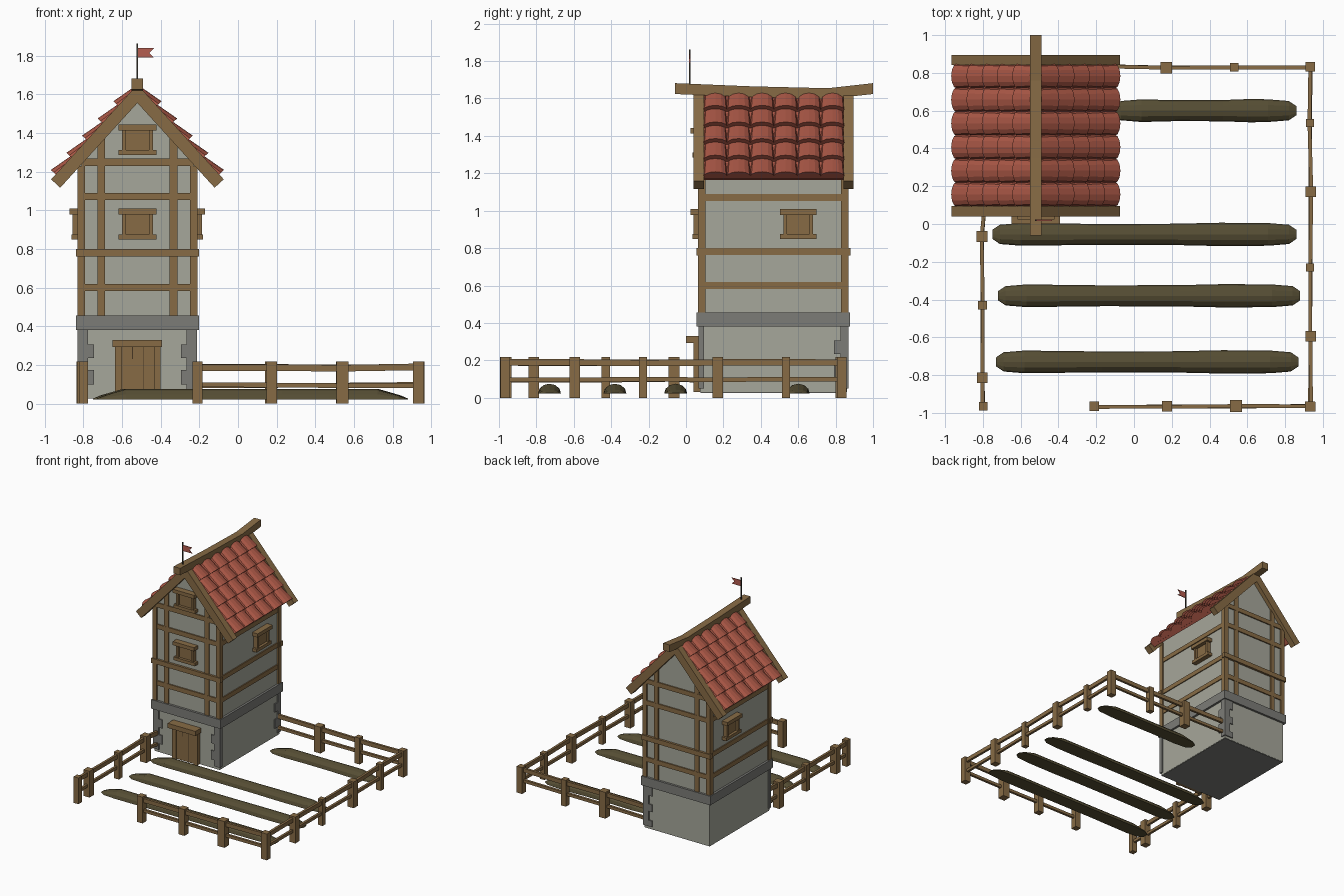
import bpy, bmesh, math, random
from mathutils import Vector

random.seed(4)
if "Cube" in bpy.data.objects:
    bpy.data.objects.remove(bpy.data.objects["Cube"], do_unlink=True)


def material(name, r, g, b):
    m = bpy.data.materials.new(name)
    m.use_nodes = True
    m.diffuse_color = (r, g, b, 1)
    m.node_tree.nodes["Principled BSDF"].inputs["Base Color"].default_value = (r, g, b, 1)
    return m


WOOD = material("brown wood", 0.245, 0.148, 0.06)
PLASTER = material("pale plaster", 0.38, 0.385, 0.325)
STONE = material("grey stone", 0.2, 0.2, 0.185)
TILE = material("red roof tile", 0.40, 0.095, 0.06)
SOIL = material("dark soil", 0.092, 0.075, 0.034)
IRON = material("dark iron", 0.045, 0.04, 0.03)
DARK = material("dark wood gap", 0.06, 0.035, 0.016)
FLAG = material("red cloth", 0.46, 0.11, 0.08)


def finish(name, bm, mat):
    bmesh.ops.recalc_face_normals(bm, faces=bm.faces[:])
    me = bpy.data.meshes.new(name)
    bm.to_mesh(me)
    bm.free()
    me.materials.append(mat)
    ob = bpy.data.objects.new(name, me)
    bpy.context.collection.objects.link(ob)
    return ob


def loft(bm, rings):
    """Skin a list of closed rings and cap both ends."""
    vs = [[bm.verts.new(p) for p in ring] for ring in rings]
    n = len(vs[0])
    for a, b in zip(vs, vs[1:]):
        for i in range(n):
            bm.faces.new((a[i], a[(i + 1) % n], b[(i + 1) % n], b[i]))
    bm.faces.new(vs[0])
    bm.faces.new(vs[-1][::-1])


def boxes(name, items, mat):
    """Each item is x0, x1, y0, y1, z0, z1."""
    bm = bmesh.new()
    for x0, x1, y0, y1, z0, z1 in items:
        loft(bm, [[(x0, y0, z), (x1, y0, z), (x1, y1, z), (x0, y1, z)] for z in (z0, z1)])
    return finish(name, bm, mat)


def prism(name, pts, axis, a, b, mat):
    """Extrude an outline along x (outline y,z) or y (outline x,z)."""
    bm = bmesh.new()
    loft(bm, [[(d, u, v) if axis == "x" else (u, d, v) for u, v in pts] for d in (a, b)])
    return finish(name, bm, mat)


CX = -0.52          # middle of the house
Y0, Y1 = 0.075, 0.86  # front and back walls
W = 0.30            # half width

# ---- House body ----
boxes("stone_base_wall", [(CX - W, CX + W, Y0, Y1, 0.03, 0.40)], PLASTER)
boxes("stone_band", [(CX - 0.318, CX + 0.318, 0.056, 0.878, 0.38, 0.455)], STONE)
boxes("base_underside", [(CX - W + .002, CX + W - .002, Y0 + .002, Y1 - .002, 0.026, 0.031)], STONE)
prism("upper_wall", [(CX - W, 0.45), (CX + W, 0.45), (CX + W, 1.255), (CX, 1.595), (CX - W, 1.255)],
      "y", Y0, Y1, PLASTER)

# ---- Corner stones, alternating long and short ----
stones = []
for sx, back in ((-1, False), (1, False), (1, True)):
    for i, (z0, z1) in enumerate(((0.05, 0.10), (0.10, 0.175), (0.175, 0.235), (0.235, 0.305), (0.305, 0.385))):
        lx, ly = ((0.075, 0.035), (0.045, 0.07))[i % 2] if back else ((0.045, 0.02), (0.075, 0.02))[i % 2]
        xo, xi = CX + sx * (W + 0.009), CX + sx * (W - lx)
        ya, yb = (Y1 - ly, Y1 + 0.009) if back else (Y0 - 0.009, Y0 + ly)
        stones.append((min(xo, xi), max(xo, xi), ya, yb, z0, z1))
boxes("corner_stones", stones, STONE)

# ---- Timber frame ----
beams = []
for sx in (-1, 1):
    xo, xi = CX + sx * 0.311, CX + sx * 0.272
    for ya, yb in ((0.064, 0.104), (0.828, 0.870)):
        beams.append((min(xo, xi), max(xo, xi), ya, yb, 0.455, 1.23))   # corner posts
    xs = sorted((CX + sx * 0.29, CX + sx * 0.308))
    for z in (0.582, 0.762, 1.052):                                     # side rails
        beams.append((*xs, Y0, Y1, z, z + 0.038))
for ya, yb in ((0.066, 0.09), (0.845, 0.869)):
    for sx in (-1, 1):
        c = CX + sx * 0.187
        beams.append((c - 0.02, c + 0.02, ya, yb, 0.455, 1.37))         # inner posts
    for z in (0.582, 1.052, 1.23):
        beams.append((CX - 0.29, CX + 0.29, ya - .001, yb + .001, z, z + 0.038))
for ya, yb in ((0.056, 0.09), (0.845, 0.879)):
    beams.append((CX - 0.318, CX + 0.318, ya, yb, 0.76, 0.80))
boxes("timber_frame", beams, WOOD)


# ---- Shuttered windows: built facing the front, then turned ----
def window(name, x, y, z, turn):
    ob = boxes(name, [(-0.098, 0.098, -0.05, 0.01, 0.128, 0.158),
                      (-0.098, 0.098, -0.04, 0.01, 0.0, 0.026),
                      (-0.08, -0.06, -0.035, 0.01, 0.026, 0.128),
                      (0.06, 0.08, -0.035, 0.01, 0.026, 0.128),
                      (-0.06, 0.06, -0.018, 0.01, 0.026, 0.128)], WOOD)
    ob.location = (x, y, z)
    ob.rotation_euler.z = turn


window("front_window", CX, Y0, 0.85, 0)
window("attic_window", CX, Y0, 1.285, 0)
window("left_window", CX + W, 0.60, 0.85, math.pi / 2)
window("right_window", CX - W, 0.60, 0.85, -math.pi / 2)

# ---- Door ----
boxes("door", [(-0.635, -0.60, 0.04, 0.09, 0.03, 0.295), (-0.435, -0.40, 0.04, 0.09, 0.03, 0.295),
               (-0.60, -0.435, 0.048, 0.09, 0.03, 0.295),
               (-0.648, -0.392, 0.0, 0.08, 0.292, 0.33)], WOOD)
boxes("door_plank_gaps", [(x - .002, x + .002, 0.0465, 0.05, z, 0.292)
                          for x, z in ((-0.545, 0.23), (-0.49, 0.03))], DARK)

# ---- Roof ----
A = math.atan2(0.49, 0.446)


def slope(side, s, n):
    """Point at distance s down the roof and height n above its plane."""
    return (CX + side * (s * math.cos(A) + n * math.sin(A)),
            1.65 - s * math.sin(A) + n * math.cos(A))


for side, label in ((1, "left"), (-1, "right")):
    # Gable boards, mitred at the ridge
    board = [(CX, 1.65), slope(side, 0.663, 0), slope(side, 0.663, -0.064), (CX, 1.65 - 0.064 / math.cos(A))]
    for end, ya, yb in (("front", 0.04, 0.095), ("back", 0.842, 0.895)):
        prism(f"{label}_{end}_gable_board", board, "y", ya, yb, WOOD)
    deck = [slope(side, 0.02, -0.015), slope(side, 0.622, -0.015), slope(side, 0.622, -0.04), slope(side, 0.02, -0.04)]
    prism(f"{label}_roof_deck", deck, "y", 0.09, 0.848, TILE)
    # Overlapping barrel tiles, lifted at the lower edge
    bm = bmesh.new()
    pitch = (0.846 - 0.094) / 6
    for row in range(5):
        low = 0.148 + row * 0.12
        for col in range(6):
            mid = 0.094 + pitch * (col + 0.5)
            rings = []
            for s, base, rise, half in ((low - 0.14, -0.028, 0.03, 0.058), (low, -0.006, 0.04, 0.066)):
                ring = []
                for k in range(7):
                    t = math.pi * k / 6
                    x, z = slope(side, s, base + rise * math.sin(t))
                    ring.append((x, mid - half * math.cos(t), z))
                for e in (half, -half):
                    x, z = slope(side, s, base - 0.012)
                    ring.append((x, mid + e, z))
                rings.append(ring)
            loft(bm, rings)
    finish(f"{label}_roof_tiles", bm, TILE)

# Slightly sagging ridge beam
ridge = [(-0.06, 1.682), (0.35, 1.665), (0.76, 1.655), (1.0, 1.682)]
prism("ridge_beam", ridge + [(y, z - 0.058) for y, z in ridge[::-1]], "x", CX - 0.03, CX + 0.03, WOOD)

# ---- Flag ----
boxes("flag_pole", [(CX - 0.004, CX + 0.004, 0.016, 0.024, 1.66, 1.862)], IRON)
prism("flag", [(CX, 1.79), (-0.435, 1.79), (-0.46, 1.813), (-0.435, 1.838), (CX, 1.838)], "y", 0.017, 0.023, FLAG)


# ---- Fence ----
def fence(name, posts, start=None):
    """Posts are x, y, width; rails run from post to post."""
    boxes(name + "_posts", [(x - w / 2, x + w / 2, y - w / 2, y + w / 2, 0, 0.218) for x, y, w in posts], WOOD)
    line = ([start] if start else []) + [(x, y) for x, y, w in posts]
    bm = bmesh.new()
    for z, h in ((0.187, 0.034), (0.096, 0.024)):
        rings = []
        ax, ay = line[0]
        across = Vector((0, 1, 0)) if abs(line[1][0] - ax) > abs(line[1][1] - ay) else Vector((1, 0, 0))
        for x, y in line:
            c = Vector((x, y, z + random.uniform(-0.004, 0.004))) + across * random.uniform(-0.004, 0.004)
            up = Vector((0, 0, h / 2))
            o = across * 0.01
            rings.append([c - o - up, c + o - up, c + o + up, c - o + up])
        loft(bm, rings)
    finish(name + "_rails", bm, WOOD)


fence("front_fence", [(-0.21, -0.965, 0.052), (0.175, -0.965, 0.054), (0.54, -0.963, 0.062), (0.932, -0.967, 0.052)])
fence("left_fence", [(0.935, -0.967, 0.05), (0.936, -0.595, 0.056), (0.932, -0.23, 0.042),
                     (0.936, 0.17, 0.056), (0.932, 0.535, 0.044), (0.932, 0.832, 0.05)])
fence("back_fence", [(0.17, 0.828, 0.06), (0.53, 0.83, 0.046), (0.93, 0.832, 0.046)], (-0.22, 0.836))
fence("right_fence", [(-0.805, -0.065, 0.058), (-0.802, -0.43, 0.046), (-0.803, -0.815, 0.056),
                      (-0.798, -0.965, 0.044)], (-0.79, 0.08))


# ---- Garden beds: flat-bottomed mounds with tapered ends ----
def mound(name, x0, x1, y):
    stations = [(x0, .4, .08), (x0 + .04, .85, .4), (x0 + .15, 1, 1)]
    stations += [(x0 + (x1 - x0) * f, w, 1) for f, w in ((.35, .92), (.6, .94), (.75, 1.03))]
    stations += [(x1 - .15, 1, 1), (x1 - .04, .85, .4), (x1, .4, .08)]
    bm = bmesh.new()
    loft(bm, [[(x, y - 0.06 * w * math.cos(math.pi * k / 6), 0.022 + 0.053 * h * math.sin(math.pi * k / 6))
               for k in range(7)] for x, w, h in stations])
    finish(name, bm, SOIL)


for i, (x0, x1, y) in enumerate(((-0.11, 0.86, 0.6), (-0.75, 0.86, -0.055), (-0.72, 0.88, -0.38), (-0.73, 0.87, -0.73))):
    mound(f"garden_bed_{i + 1}", x0, x1, y)
